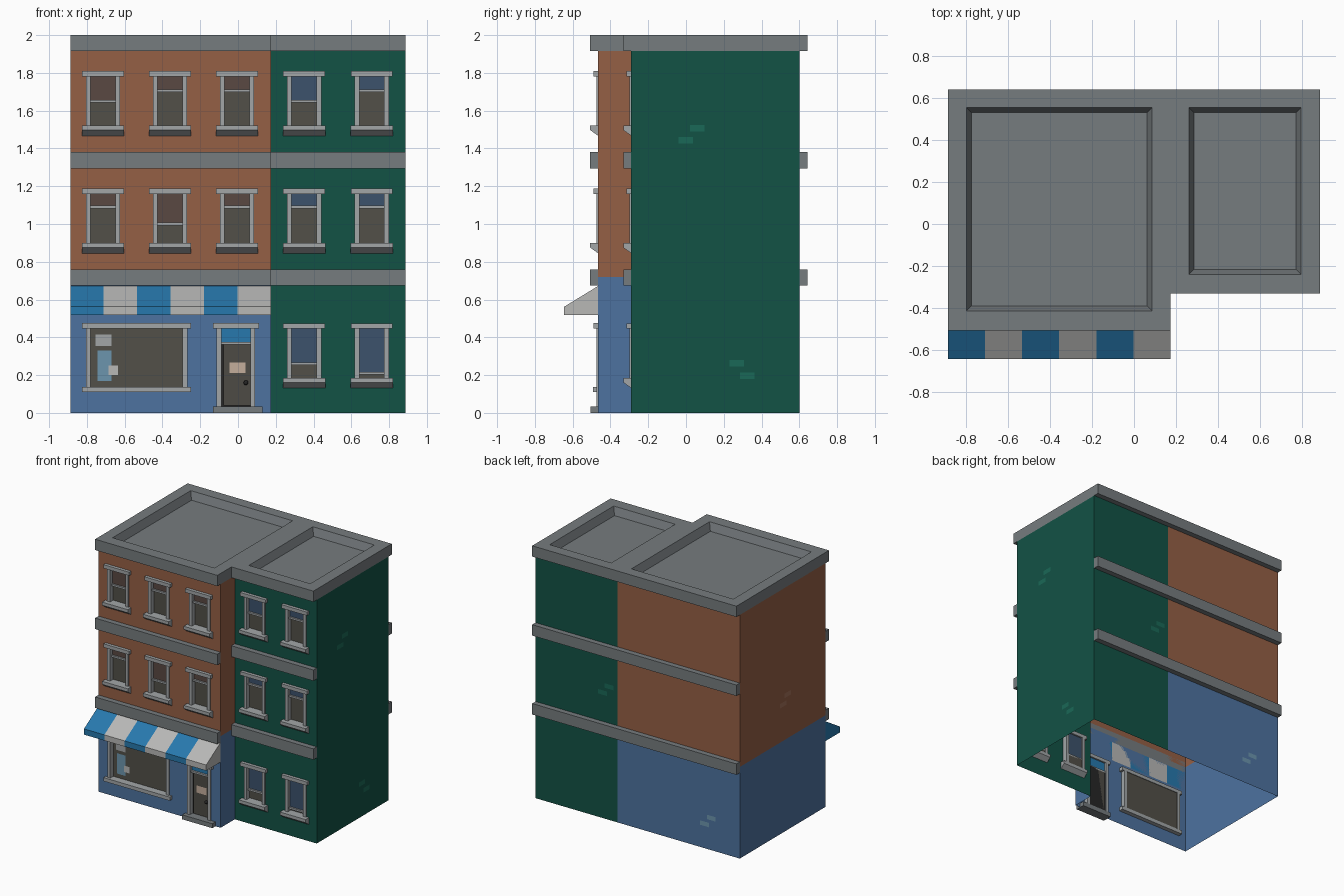
import bpy, bmesh

if "Cube" in bpy.data.objects:
    bpy.data.objects.remove(bpy.data.objects["Cube"])

# Main dimensions
XL, XM, XR = -0.888, 0.175, 0.888
YL, YR, YB = -0.465, -0.29, 0.60      # left front, right front, back
OV, SPLIT, EAVE, TOP = 0.042, 0.72, 1.915, 2.0


def mat(name, r, g, b):
    m = bpy.data.materials.new(name)
    m.diffuse_color = (r, g, b, 1)
    m.use_nodes = True
    m.node_tree.nodes["Principled BSDF"].inputs["Base Color"].default_value = m.diffuse_color
    return m


BRICK = mat("brick", .30, .115, .06)
BRICK2 = mat("brick_light", .36, .16, .10)
GREEN = mat("green", .006, .085, .06)
GREEN2 = mat("green_light", .01, .14, .095)
BLUE = mat("blue", .075, .17, .35)
BLUE2 = mat("blue_light", .15, .30, .42)
STONE = mat("stone", .18, .20, .21)
TRIM = mat("trim", .36, .38, .39)
WHITE = mat("white_cloth", .48, .48, .47)
AWN = mat("awning_blue", .02, .19, .42)
DARK = mat("dark_glass", .085, .08, .065)
BROWN = mat("brown_blind", .10, .065, .055)
SKY = mat("blue_glass", .045, .085, .15)
DOOR = mat("door_grey", .075, .07, .06)
KNOB = mat("knob_dark", .02, .02, .02)
PAPER = mat("paper_tan", .55, .42, .33)


def mesh(name, verts, faces, m):
    me = bpy.data.meshes.new(name)
    me.from_pydata(verts, [], faces)
    me.materials.append(m)
    ob = bpy.data.objects.new(name, me)
    bpy.context.collection.objects.link(ob)
    return ob


def prism(name, prof, x0, x1, m):
    """Extrude a (y, z) profile along x."""
    n = len(prof)
    v = [(x, y, z) for x in (x0, x1) for y, z in prof]
    f = [(i, (i + 1) % n, n + (i + 1) % n, n + i) for i in range(n)]
    ob = mesh(name, v, f + [tuple(range(n))[::-1], tuple(range(n, 2 * n))], m)
    bm = bmesh.new()
    bm.from_mesh(ob.data)
    bmesh.ops.recalc_face_normals(bm, faces=bm.faces)
    bm.to_mesh(ob.data)
    bm.free()
    return ob


def box(name, x0, x1, y0, y1, z0, z1, m):
    return prism(name, [(y0, z0), (y1, z0), (y1, z1), (y0, z1)], x0, x1, m)


def sheet(name, u0, u1, v0, v1, axis, d, m, holes=(), flip=False):
    """Flat sheet at distance d on an axis, with rectangular holes."""
    put = {"x": lambda u, v: (d, u, v), "y": lambda u, v: (u, d, v), "z": lambda u, v: (u, v, d)}[axis]
    us = sorted({u0, u1} | {h[i] for h in holes for i in (0, 1) if u0 < h[i] < u1})
    vs = sorted({v0, v1} | {h[i] for h in holes for i in (2, 3) if v0 < h[i] < v1})
    verts = [put(u, v) for v in vs for u in us]
    n, faces = len(us), []
    for j in range(len(vs) - 1):
        for i in range(n - 1):
            cu, cv = (us[i] + us[i + 1]) / 2, (vs[j] + vs[j + 1]) / 2
            if not any(h[0] < cu < h[1] and h[2] < cv < h[3] for h in holes):
                f = (j * n + i, j * n + i + 1, (j + 1) * n + i + 1, (j + 1) * n + i)
                faces.append(f[::-1] if flip else f)
    return mesh(name, verts, faces, m)


def surround(name, x0, x1, zb, zt, y):
    """Lintel and two posts around an opening."""
    box(name + "_lintel", x0 - .045, x1 + .045, y - .025, y + .035, zt, zt + .028, TRIM)
    for a, b in ((x0 - .025, x0), (x1, x1 + .025)):
        box(name + "_post", a, b, y - .008, y + .035, zb, zt, TRIM)


def window(name, cx, z, y, bar, upper):
    """Sash window; z is the top of its sill."""
    x0, x1, zt = cx - .066, cx + .066, z + .26
    surround(name, x0, x1, z, zt, y)
    prism(name + "_sill", [(y - .042, z), (y + .035, z), (y + .035, z - .025), (y, z - .055),
                           (y - .042, z - .025)], cx - .112, cx + .112, TRIM)
    sheet(name + "_upper_pane", x0, x1, bar, zt, "y", y + .022, upper)
    sheet(name + "_lower_pane", x0, x1, z, bar, "y", y + .03, DARK)
    box(name + "_sash_bar", x0, x1, y + .008, y + .03, bar - .007, bar + .007, TRIM)
    return (x0 - .01, x1 + .01, z - .01, zt + .01)


# Upper windows: bars give the sash heights
holes_l, holes_r = [], []
for z, bars in ((1.522, (1.65, 1.705, 1.705)), (.90, (1.09, 1.0, 1.09))):
    for cx, b in zip((-.715, -.36, -.005), bars):
        holes_l.append(window("left_window", cx, z, YL, b, BROWN))
for z, bars in ((1.522, (1.65, 1.705)), (.90, (1.09, 1.09)), (.186, (.26, .21))):
    for cx, b in zip((.35, .708), bars):
        holes_r.append(window("right_window", cx, z, YR, b, SKY))

# Shop window with papers
surround("shop_window", -.78, -.293, .138, .447, YL)
box("shop_window_sill", -.825, -.248, YL - .028, YL + .035, .11, .138, TRIM)
sheet("shop_glass", -.78, -.293, .138, .447, "y", YL + .03, DARK)
sheet("poster_grey", -.755, -.67, .355, .415, "y", YL + .027, TRIM)
sheet("poster_blue", -.745, -.67, .17, .33, "y", YL + .027, BLUE2)
sheet("poster_white", -.685, -.635, .20, .25, "y", YL + .025, WHITE)

# Door
surround("door", -.088, .066, .035, .447, YL)
box("door_step", -.132, .13, YL - .04, YL + .035, 0, .035, STONE)
sheet("door_back", -.088, .066, .035, .37, "y", YL + .03, KNOB)
box("door_leaf", -.076, .068, YL + .018, YL + .03, .04, .362, DOOR)
box("door_transom_bar", -.088, .066, YL + .006, YL + .03, .362, .376, TRIM)
sheet("door_transom", -.088, .066, .376, .447, "y", YL + .022, AWN)
sheet("door_notice", -.045, .04, .212, .268, "y", YL + .016, PAPER)
bpy.ops.mesh.primitive_uv_sphere_add(segments=10, ring_count=6, radius=.013, location=(.042, YL + .01, .16))
bpy.context.object.name = "door_knob"
bpy.context.object.data.materials.append(KNOB)

# Walls: hollow, open underneath
holes_shop = [(-.79, -.283, .128, .457), (-.098, .076, .02, .457)]
for n, z0, z1, m, hs in (("shop", 0, SPLIT, BLUE, holes_shop), ("brick", SPLIT, EAVE, BRICK, holes_l)):
    sheet(n + "_front_wall", XL, XM, z0, z1, "y", YL, m, hs)
    sheet(n + "_side_wall", YL, YB, z0, z1, "x", XL, m, flip=True)
    sheet(n + "_back_wall", XL, XM, z0, z1, "y", YB, m, flip=True)
    sheet(n + "_step_wall", YL, YR, z0, z1, "x", XM, m)
sheet("green_front_wall", XM, XR, 0, EAVE, "y", YR, GREEN, holes_r)
sheet("green_side_wall", YR, YB, 0, EAVE, "x", XR, GREEN)
sheet("green_back_wall", XM, XR, 0, EAVE, "y", YB, GREEN, flip=True)

# Loose brick accents
for y, z in ((.02, 1.49), (-.04, 1.425), (.23, .245), (.285, .18)):
    sheet("side_brick", y, y + .078, z, z + .035, "x", XR + .002, GREEN2)
for x, z, m in ((.21, 1.03, GREEN2), (.265, .97, GREEN2), (-.68, .235, BLUE2), (-.62, .175, BLUE2)):
    sheet("back_brick", x, x + .078, z, z + .035, "y", YB + .002, m, flip=True)
for y, z in ((-.03, 1.05), (.025, .99)):
    sheet("left_brick", y, y + .078, z, z + .035, "x", XL - .002, BRICK2, flip=True)

# Floor bands, front and back
for z in (.674, 1.294):
    box("left_band", XL, XM, YL - OV, YL, z, z + .086, STONE)
    box("right_band", XM, XR, YR - OV, YR, z, z + .086, STONE)
    box("back_band", XL, XR, YB, YB + OV, z, z + .086, STONE)

# Roof: cornice edge, underside, top with two sunken trays
edge = [(XL, YL - OV), (XM, YL - OV), (XM, YR - OV), (XR, YR - OV), (XR, YB + OV), (XL, YB + OV)]
mesh("cornice", [(x, y, z) for z in (EAVE, TOP) for x, y in edge],
     [(i, (i + 1) % 6, 6 + (i + 1) % 6, 6 + i) for i in range(6)], STONE)
notch = (XM, XR, YL - OV, YR - OV)
sheet("cornice_underside", XL, XR, YL - OV, YB + OV, "z", EAVE, STONE,
      [notch, (XL, XM, YL, YB), (XM, XR, YR, YB)], flip=True)
trays = [(-.80, .086, -.415, .555), (.262, .797, -.24, .555)]
sheet("roof_top", XL, XR, YL - OV, YB + OV, "z", TOP, STONE, [notch] + trays)
for x0, x1, y0, y1 in trays:
    v = [(x, y, TOP - d * 2.5) for d in (0, .024)
         for x, y in ((x0 + d, y0 + d), (x1 - d, y0 + d), (x1 - d, y1 - d), (x0 + d, y1 - d))]
    mesh("roof_tray", v, [(i, i + 4, (i + 1) % 4 + 4, (i + 1) % 4) for i in range(4)] + [(4, 5, 6, 7)], STONE)

# Striped awning
w = (XM - XL) / 6
for i in range(6):
    prism("awning_stripe", [(YL, .672), (-.645, .562), (-.645, .517), (YL, .517)],
          XL + i * w, XL + (i + 1) * w, WHITE if i % 2 else AWN)
